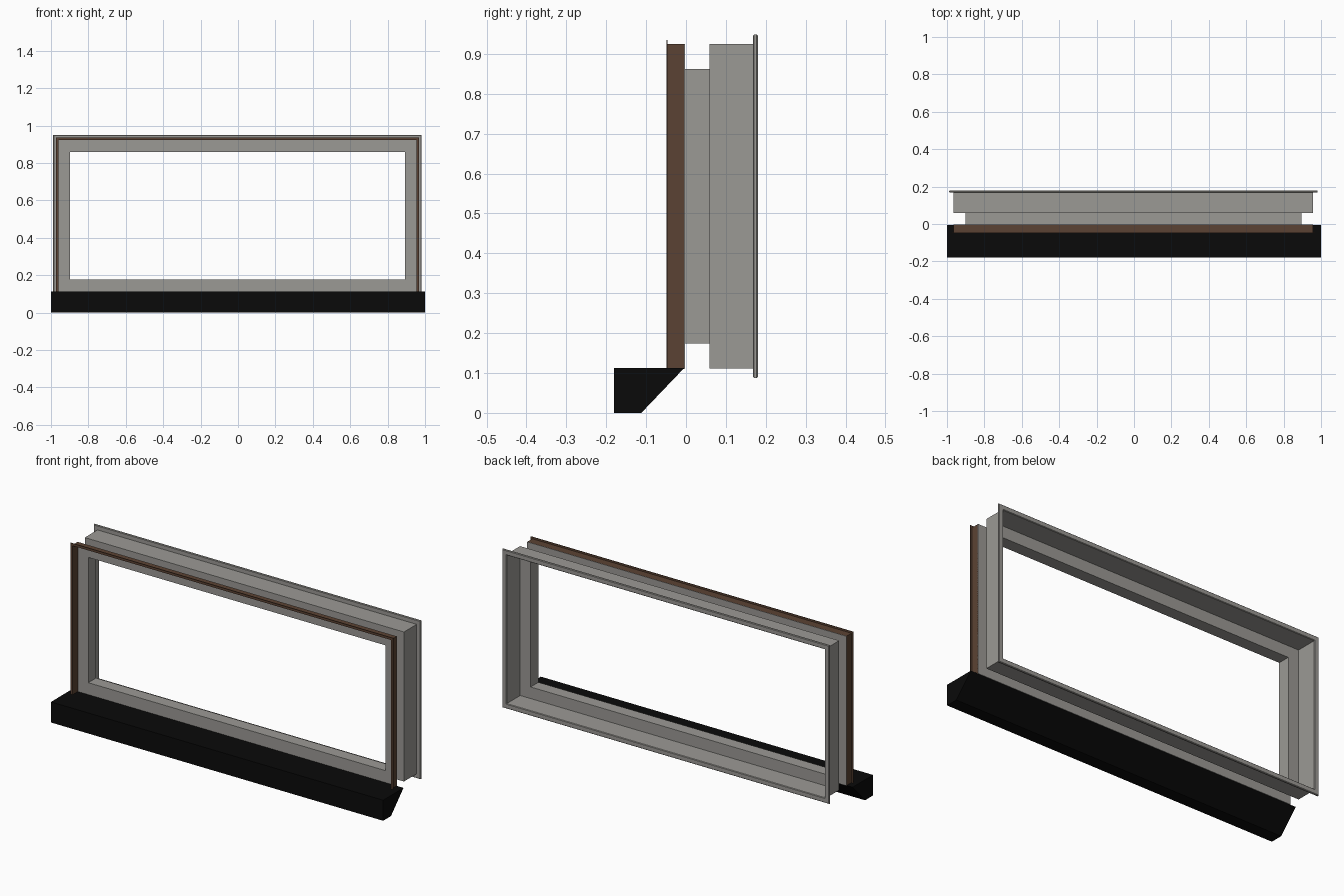
import bpy, bmesh

if "Cube" in bpy.data.objects:
    bpy.data.objects.remove(bpy.data.objects["Cube"])


def material(name, rgb):
    m = bpy.data.materials.new(name)
    m.diffuse_color = (*rgb, 1)
    m.use_nodes = True
    m.node_tree.nodes["Principled BSDF"].inputs["Base Color"].default_value = m.diffuse_color
    return m


GREY = material("grey metal", (0.33, 0.32, 0.30))
BROWN = material("brown trim", (0.105, 0.055, 0.033))
BLACK = material("black sill", (0.003, 0.003, 0.003))

# Rectangle of the inner tunnel; every profile is offset outward from it
CX, HALF_W, Z0, Z1 = -0.003, 0.895, 0.177, 0.859


def sweep(name, profile, mat, open_bottom=None):
    """Sweep a closed (offset, y) profile with mitred corners round the rectangle.
    With open_bottom set, only the two sides and the top are made, down to that z."""
    bm = bmesh.new()
    rings = []
    for sx, top in ((-1, False), (-1, True), (1, True), (1, False)):
        ring = []
        for d, y in profile:
            z = Z1 + d if top else (Z0 - d if open_bottom is None else open_bottom)
            ring.append(bm.verts.new((CX + sx * (HALF_W + d), y, z)))
        rings.append(ring)
    n = len(profile)
    for i in range(4 if open_bottom is None else 3):
        a, b = rings[i], rings[(i + 1) % 4]
        for k in range(n):
            bm.faces.new((a[k], a[(k + 1) % n], b[(k + 1) % n], b[k]))
    if open_bottom is not None:
        bm.faces.new(rings[0])
        bm.faces.new(rings[3])
    return finish(name, bm, mat)


def finish(name, bm, mat):
    bmesh.ops.recalc_face_normals(bm, faces=bm.faces)
    me = bpy.data.meshes.new(name)
    bm.to_mesh(me)
    bm.free()
    me.materials.append(mat)
    ob = bpy.data.objects.new(name, me)
    bpy.context.collection.objects.link(ob)
    return ob


T = 0.003   # sheet thickness
C = 0.066   # offset of the outer casing

# Stepped sheet frame: front plate, tunnel, step and rear casing
sweep("stepped_frame", [
    (C, -0.005), (0, -0.005), (0, 0.059 + T), (C - T, 0.059 + T), (C - T, 0.176),
    (C, 0.176), (C, 0.059), (T, 0.059), (T, -0.005 + T), (C, -0.005 + T)], GREY)

# Rear flange with softened edges
sweep("rear_flange", [
    (C - T, 0.168), (C + 0.021, 0.168), (C + 0.024, 0.171), (C + 0.024, 0.177),
    (C + 0.021, 0.180), (C, 0.180), (C - T, 0.177)], GREY)

# Brown front trim with a small outward lip, open above the sill
sweep("front_trim", [
    (C - T, -0.004), (C - T, -0.049), (C + 0.010, -0.049), (C + 0.010, -0.046),
    (C, -0.046), (C, -0.004)], BROWN, open_bottom=0.110)

# Sill with a sloped back
bm = bmesh.new()
section = [(-0.18, 0), (-0.112, 0), (-0.005, 0.112), (-0.18, 0.112)]
ends = [[bm.verts.new((x, y, z)) for y, z in section] for x in (-1, 1)]
for e in ends:
    bm.faces.new(e)
for k in range(4):
    j = (k + 1) % 4
    bm.faces.new((ends[0][k], ends[0][j], ends[1][j], ends[1][k]))
finish("sill", bm, BLACK)
